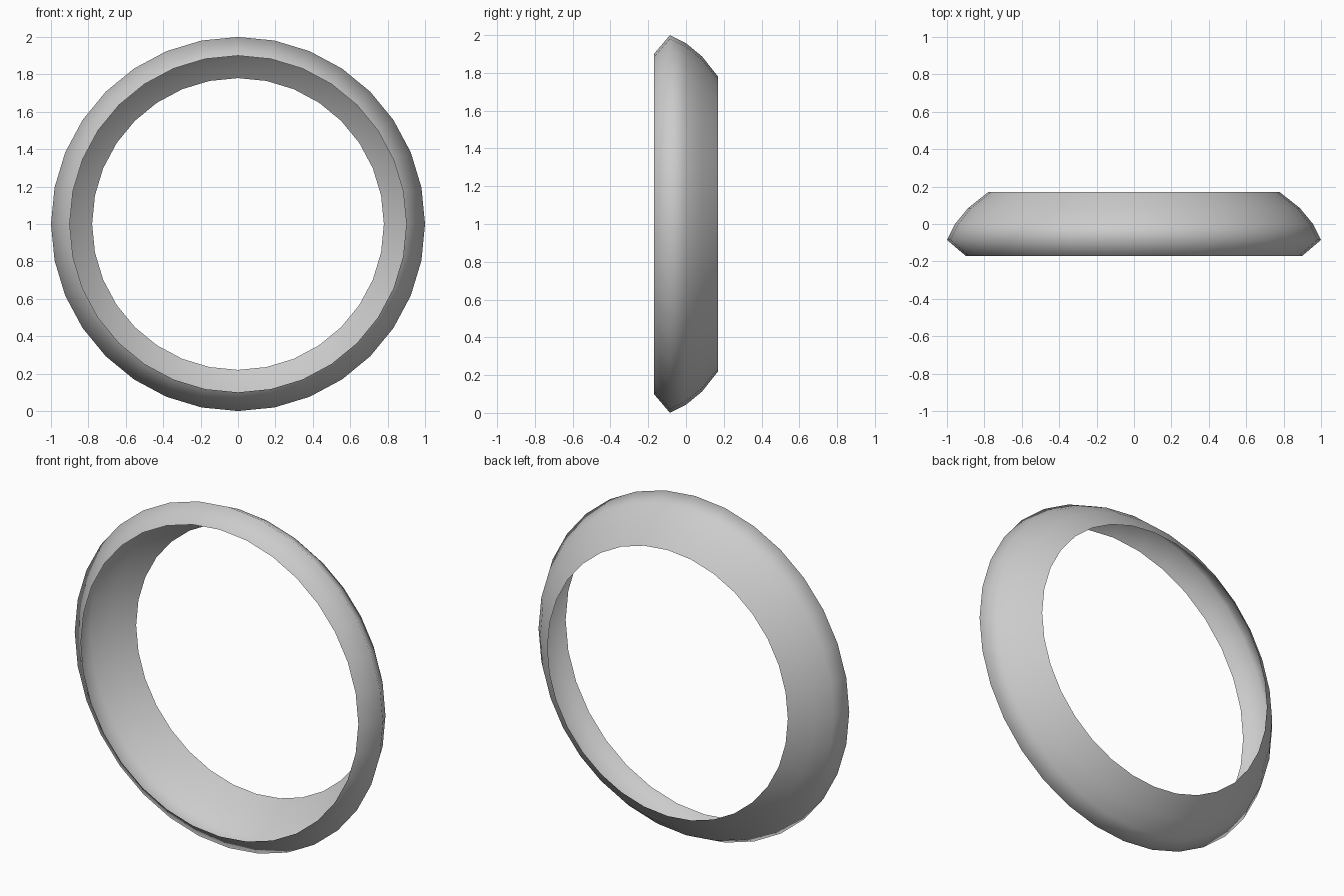
import bpy, bmesh, math

if "Cube" in bpy.data.objects:
    bpy.data.objects.remove(bpy.data.objects["Cube"])

SIDES = 32
# Ring cross-section, front to back: (radius, y)
PROFILE = [(0.90, -0.17), (1.0, -0.085), (0.957, 0.0), (0.887, 0.085), (0.78, 0.17)]

# Thin open band: sweep the profile around the y axis
bm = bmesh.new()
loops = []
for r, y in PROFILE:
    loops.append([bm.verts.new((r * math.sin(2 * math.pi * i / SIDES), y,
                                1 + r * math.cos(2 * math.pi * i / SIDES)))
                  for i in range(SIDES)])
for a, b in zip(loops, loops[1:]):
    for i in range(SIDES):
        j = (i + 1) % SIDES
        face = bm.faces.new((a[i], b[i], b[j], a[j]))
        face.smooth = True

# Outer surface faces away from the axis
bm.normal_update()
f = bm.faces[:][0]
c = f.calc_center_median()
if f.normal.x * c.x + f.normal.z * (c.z - 1) < 0:
    bmesh.ops.reverse_faces(bm, faces=bm.faces[:])

mesh = bpy.data.meshes.new("ring_band")
bm.to_mesh(mesh)
bm.free()
ring = bpy.data.objects.new("ring_band", mesh)
bpy.context.collection.objects.link(ring)
